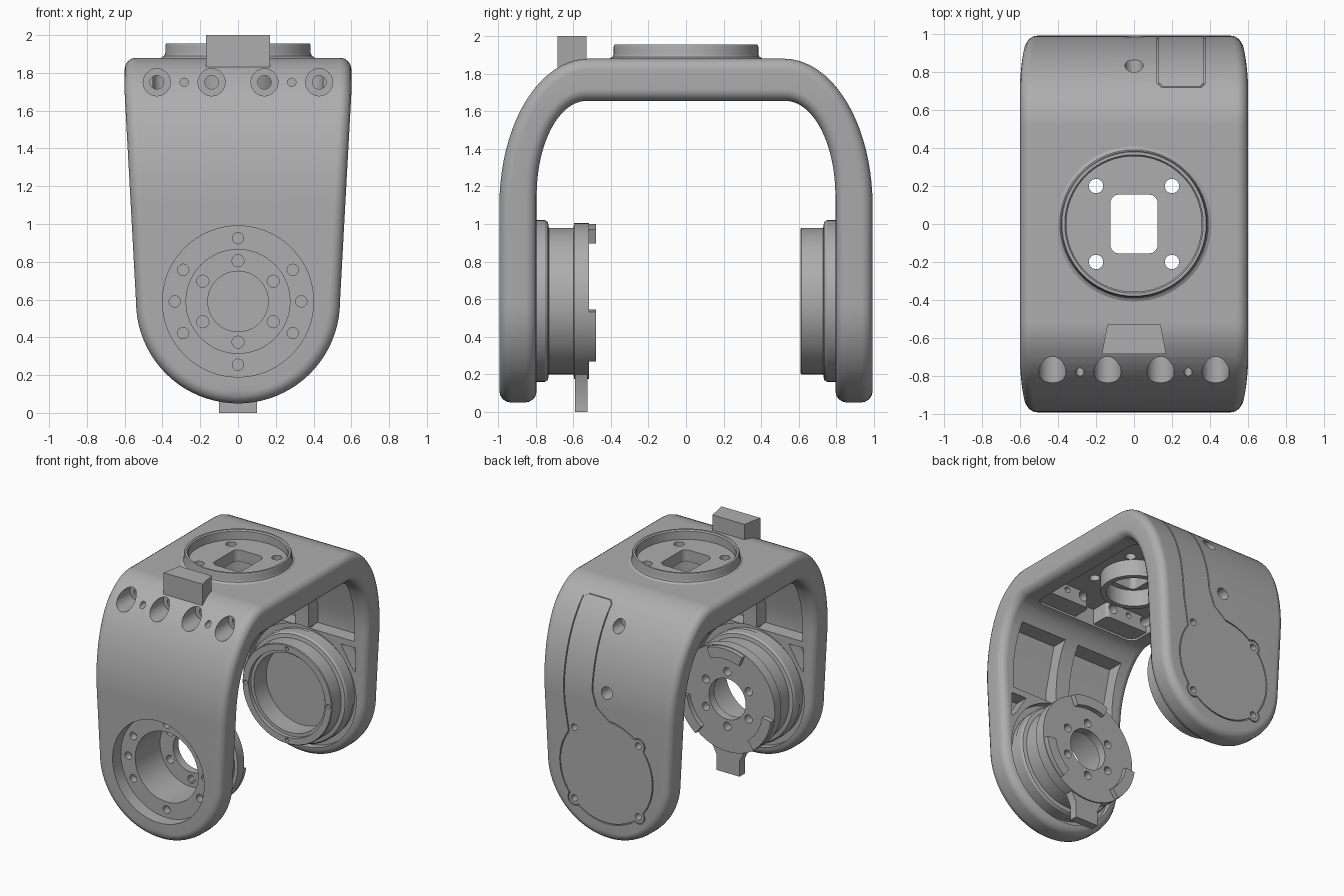
import bpy, bmesh
from math import sin, cos, pi, radians, hypot

cube = bpy.data.objects.get("Cube")
if cube:
    bpy.data.objects.remove(cube, do_unlink=True)

grey = bpy.data.materials.new("plain_grey")
grey.use_nodes = True
GREY = (0.42, 0.42, 0.42, 1)
grey.diffuse_color = GREY
grey.node_tree.nodes["Principled BSDF"].inputs["Base Color"].default_value = GREY

HUB = (0, 0.59)      # pivot axis in x, z
parts = []


def place(axis, a, b, h):
    return {"X": (h, a, b), "Y": (a, h, b), "Z": (a, b, h)}[axis]


def finish(name, bm):
    bmesh.ops.recalc_face_normals(bm, faces=bm.faces)
    mesh = bpy.data.meshes.new(name)
    bm.to_mesh(mesh)
    bm.free()
    mesh.materials.append(grey)
    ob = bpy.data.objects.new(name, mesh)
    bpy.context.collection.objects.link(ob)
    return ob


def bridge(bm, p, q):
    for i in range(len(p)):
        j = (i + 1) % len(p)
        bm.faces.new((p[i], p[j], q[j], q[i]))


def prism(name, axis, pts, lo, hi):
    """Extrude a flat outline along an axis."""
    bm = bmesh.new()
    ends = [[bm.verts.new(place(axis, a, b, h)) for a, b in pts] for h in (lo, hi)]
    for ring in ends:
        bm.faces.new(ring)
    bridge(bm, *ends)
    return finish(name, bm)


def lathe(name, axis, centre, profile, steps=64):
    """Revolve a closed (radius, height) outline about an axis."""
    bm = bmesh.new()
    rings = [[bm.verts.new(place(axis, centre[0] + r * cos(2 * pi * k / steps),
                                 centre[1] + r * sin(2 * pi * k / steps), h))
              for r, h in profile] for k in range(steps)]
    for k in range(steps):
        bridge(bm, rings[k], rings[(k + 1) % steps])
    return finish(name, bm)


def arc(cx, cy, rx, ry, start, end, n):
    return [(cx + rx * cos(radians(start + (end - start) * i / n)),
             cy + ry * sin(radians(start + (end - start) * i / n))) for i in range(n + 1)]


def disc(cx, cy, r, n=24):
    return arc(cx, cy, r, r, 0, 360, n)[:-1]


def polar(r, deg):
    return HUB[0] + r * cos(radians(deg)), HUB[1] + r * sin(radians(deg))


def rounded(cx, cy, w, h, r):
    pts = []
    for i, (sx, sy) in enumerate(((1, 1), (-1, 1), (-1, -1), (1, -1))):
        pts += arc(cx + sx * (w - r), cy + sy * (h - r), r, r, 90 * i, 90 * i + 90, 5)
    return pts


def combine(target, tool, operation="DIFFERENCE"):
    mod = target.modifiers.new("join", "BOOLEAN")
    mod.operation, mod.solver, mod.object = operation, "EXACT", tool
    bpy.context.view_layer.objects.active = target
    bpy.ops.object.modifier_apply(modifier=mod.name)
    bpy.data.objects.remove(tool, do_unlink=True)


def drill(target, axis, x, y, r, lo, hi, n=24):
    combine(target, prism("drill", axis, disc(x, y, r, n), lo, hi))


# Side curves of the arch, from leg to top (y, z)
OUTER = arc(0.52, 1.1, 0.473, 0.78, 0, 90, 20)
INNER = arc(0.53, 1.15, 0.265, 0.505, 0, 90, 20)


def arched_frame():
    """Stack inset outlines from the outer skin to the inner one, rounding both rims."""
    round_r = 0.06
    steps = [(round_r * (1 - sin(a)), round_r * (1 - cos(a))) for a in (radians(22.5 * i) for i in range(5))]
    layers = [(d, depth, False) for d, depth in steps] + [(d, depth, True) for d, depth in steps[::-1]]
    bm = bmesh.new()
    loops = []
    for inset, depth, from_inner in layers:
        def across(o, i):
            t = depth / hypot(i[0] - o[0], i[1] - o[1])
            t = 1 - t if from_inner else t
            return o[0] + (i[0] - o[0]) * t, o[1] + (i[1] - o[1]) * t
        half = []
        for x, z in arc(*HUB, 0.54 - inset, 0.54 - inset, -90, 0, 20):
            half.append((x, *across((OUTER[0][0], z), (INNER[0][0], z))))
        for o, i in zip(OUTER, INNER):
            y, z = across(o, i)
            half.append((0.54 + 0.06 * min(1, (z - 0.59) / 1.1) - inset, y, z))
        half[0] = (0, *half[0][1:])
        right = half + [(x, -y, z) for x, y, z in reversed(half)]
        left = [(-x, y, z) for x, y, z in reversed(right[1:-1])]
        loops.append([bm.verts.new(p) for p in right + left])
    for p, q in zip(loops, loops[1:]):
        bridge(bm, p, q)
    n = len(loops[0])
    for loop in (loops[0], loops[-1]):
        for i in range(n // 2):
            corners = [loop[i], loop[i + 1], loop[(n - i - 1) % n], loop[(n - i) % n]]
            bm.faces.new(list(dict.fromkeys(corners)))
    return finish("arched_frame", bm)


def arch(name, half_width, shift):
    """Plain extruded arch, shifted along y."""
    half = [(OUTER[0][0], -0.1)] + OUTER
    half += [(-y, z) for y, z in reversed(half)]
    hollow = [(INNER[0][0], -0.1)] + INNER
    hollow += [(-y, z) for y, z in reversed(hollow)]
    return prism(name, "X", [(y + shift, z) for y, z in half + hollow[::-1]], -half_width, half_width)


def cover_shape(name, grow, lift):
    """Thin skin of the back leg: round lid with ears and a strip."""
    lid = prism("lid", "Y", disc(*HUB, 0.40 + grow, 64), 0.65, 1.1)
    for deg in range(45, 405, 90):
        combine(lid, prism("ear", "Y", disc(*polar(0.395, deg), 0.05 + grow), 0.65, 1.1), "UNION")
    strip = [(0.32, 0.8), (0.36, 1.05), (0.37, 1.2), (0.37, 1.785), (0.345, 1.803), (0.155, 1.803),
             (0.13, 1.785), (0.13, 1.2), (0.09, 1.08), (-0.05, 0.97)]
    strip = [(x + (grow if x > 0.25 else -grow), z + (grow / 2 if z > 1.7 else 0)) for x, z in strip]
    combine(lid, prism("strip", "Y", strip, 0.65, 1.1), "UNION")
    skin = arch(name, 0.7, lift)
    combine(skin, lid, "INTERSECT")
    combine(skin, arch("core", 0.75, -0.012))
    return skin


frame = arched_frame()

# Weight-saving pockets on the inside of both legs
slot = [(0.6, 1.06), (0.91, 1.06), (0.91, 1.2), (0.82, 1.55), (0.55, 1.55)]
corner = [(0.34, 1.01), (0.47, 1.01), (0.47, 0.82), (0.43, 0.86)]
for sy in (-1, 1):
    for sx in (-1, 1):
        combine(frame, prism("pocket", "X", [(sy * y, z) for y, z in slot],
                             *sorted((sx * 0.06, sx * 0.46))))
        combine(frame, prism("pocket", "Y", [(sx * x, z) for x, z in corner],
                             *sorted((sy * 0.7, sy * 0.9))))
    combine(frame, lathe("moat", "Y", HUB, [(0.425, sy * 0.7), (0.475, sy * 0.7),
                                            (0.475, sy * 0.85), (0.425, sy * 0.85)]))

# Hollow under the top and the openings through it
combine(frame, prism("hollow", "Z", rounded(0, 0, 0.45, 0.55, 0.06), 1.5, 1.79))
window = rounded(0, 0, 0.125, 0.155, 0.045)
combine(frame, prism("window", "Z", window, 1.4, 2.1))
for sx in (-1, 1):
    for sy in (-1, 1):
        drill(frame, "Z", sx * 0.2, sy * 0.2, 0.038, 1.4, 2.1)

# Screw blocks under the top, drilled together with the front of the frame
for side, sx in (("left", 1), ("right", -1)):
    block = prism(side + "_screw_block", "Z", rounded(sx * 0.285, -0.5, 0.2, 0.1, 0.03), 1.67, 1.8)
    parts.append(block)
    for x in (0.14, 0.43):
        drill(frame, "Y", sx * x, 1.75, 0.072, -1.1, -0.63)
        for ob in (frame, block):
            drill(ob, "Y", sx * x, 1.75, 0.036, -0.8, -0.35)
    for ob in (frame, block):
        drill(ob, "Y", sx * 0.285, 1.75, 0.022, -1.1, -0.35)

# Openings in the legs
drill(frame, "Y", *HUB, 0.40, -1.1, -0.7, 64)
for z, depth in ((1.21, 0.8), (1.68, 0.74)):
    drill(frame, "Y", 0, z, 0.048, depth, 1.1)

# Rear cover set into a slightly larger recess, leaving a fine groove
combine(frame, cover_shape("recess", 0.008, 0.02))
cover = cover_shape("rear_cover", 0, 0)
for deg in range(45, 405, 90):
    for ob in (cover, frame):
        drill(ob, "Y", *polar(0.395, deg), 0.026, 0.93, 1.1, 16)
parts += [frame, cover]

# Ring boss around the window, and the raised ring on top
parts.append(lathe("window_boss", "Z", (0, 0), [(0.2, 1.66), (0.24, 1.66), (0.24, 1.8), (0.2, 1.8)]))
parts.append(lathe("top_ring", "Z", (0, 0), [
    (0.357, 1.86), (0.357, 1.945), (0.365, 1.955), (0.38, 1.955), (0.385, 1.945),
    (0.385, 1.905), (0.391, 1.89), (0.41, 1.879), (0.41, 1.86)]))

# Stop block on the top front edge
parts.append(prism("top_stop", "Z", [(-0.17, -0.685), (0.17, -0.685), (0.14, -0.53), (-0.14, -0.53)], 1.825, 2.0))

# Front hub: stepped tube with a bolted floor
front_hub = lathe("front_hub", "Y", HUB, [
    (0.16, -0.58), (0.275, -0.58), (0.275, -0.89), (0.402, -0.89), (0.402, -0.81), (0.43, -0.81),
    (0.43, -0.75), (0.42, -0.735), (0.39, -0.73), (0.39, -0.6), (0.415, -0.595), (0.415, -0.515), (0.16, -0.515)])
for deg in (0, 30, 90, 150, 180, 210, 270, 330):
    drill(front_hub, "Y", *polar(0.335, deg), 0.03, -1, -0.83, 16)
for deg in range(30, 390, 60):
    drill(front_hub, "Y", *polar(0.215, deg), 0.032, -0.7, -0.4, 16)
parts.append(front_hub)

# Raised lugs and bottom stop on the hub face
for i, deg in enumerate((90, 210, 330)):
    pts = arc(*HUB, 0.41, 0.41, deg - 22, deg + 22, 10) + arc(*HUB, 0.33, 0.33, deg + 22, deg - 22, 10)
    parts.append(prism("hub_lug_%d" % (i + 1), "Y", pts, -0.53, -0.478))
parts.append(prism("hub_stop", "Y", [(-0.1, 0), (0.1, 0), (0.1, 0.12), (0.16, 0.24), (-0.16, 0.24), (-0.1, 0.12)],
                   -0.59, -0.525))

# Rear hub: open bearing ring
rear_hub = lathe("rear_hub", "Y", HUB, [
    (0.31, 0.82), (0.31, 0.64), (0.335, 0.64), (0.335, 0.61), (0.385, 0.61), (0.39, 0.615),
    (0.39, 0.73), (0.42, 0.735), (0.43, 0.75), (0.43, 0.82)])
for deg in range(0, 360, 90):
    drill(rear_hub, "Y", *polar(0.36, deg), 0.016, 0.5, 0.66, 12)
parts.append(rear_hub)

# Smooth shading with crisp edges
for ob in parts:
    bpy.ops.object.select_all(action="DESELECT")
    ob.select_set(True)
    bpy.context.view_layer.objects.active = ob
    bpy.ops.object.shade_smooth_by_angle(angle=radians(30))
    weighted = ob.modifiers.new("clean_shading", "WEIGHTED_NORMAL")
    weighted.keep_sharp = True
